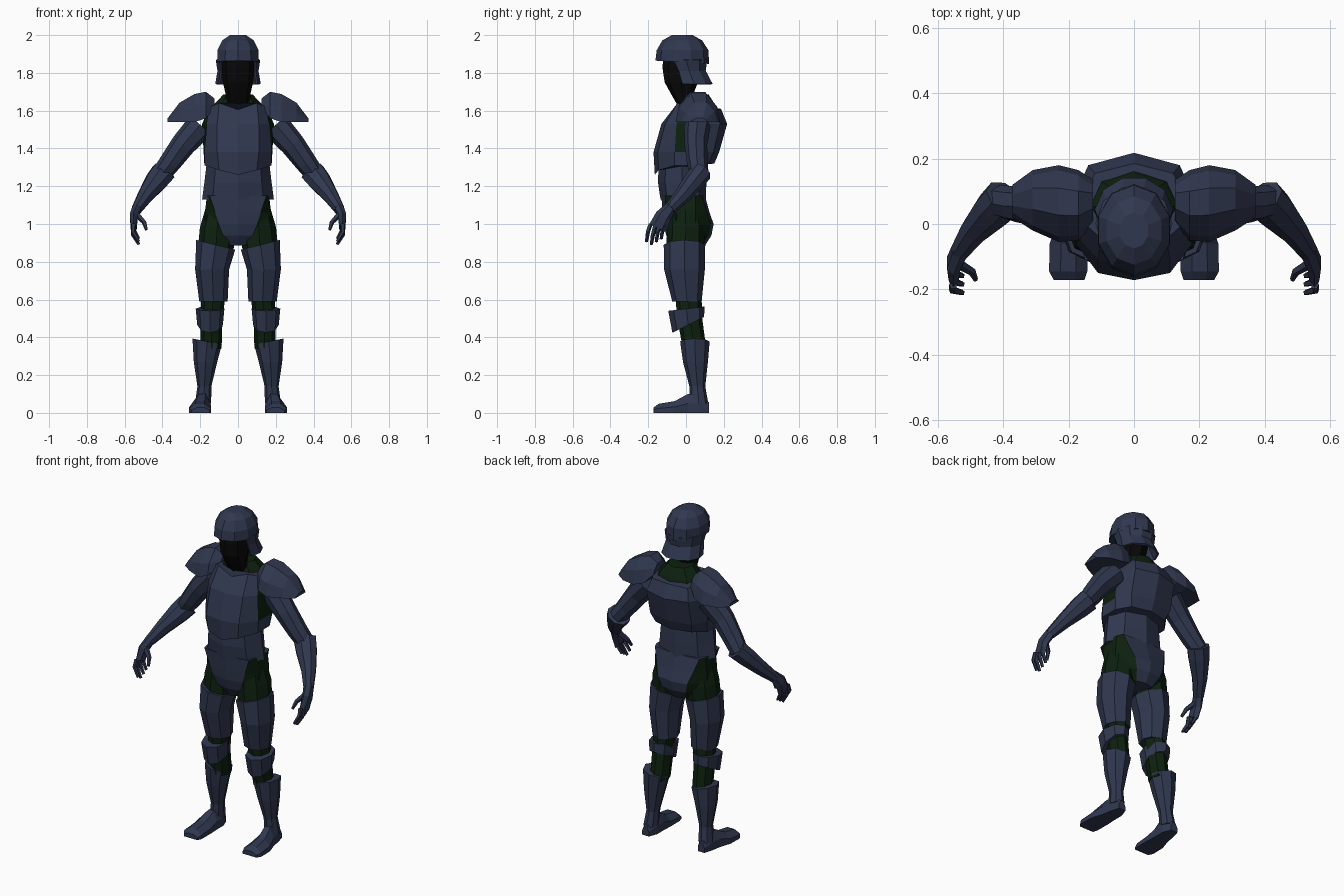
import bpy, bmesh, math
from mathutils import Vector as V


def material(name, rgb):
    m = bpy.data.materials.new(name)
    m.diffuse_color = (*rgb, 1)
    return m


NAVY = material("navy_armour", (0.030, 0.039, 0.078))
GREEN = material("dark_green_cloth", (0.0040, 0.0145, 0.0045))
BLACK = material("black_face", (0.0025, 0.0025, 0.0025))


def ring(c, rx, ry, n=8, d=(0, 0, 1), slant=0, a0=-90, sweep=360):
    """Ellipse of points around c, square to d; slant lifts z with x."""
    d = V(d).normalized()
    u = (V((1, 0, 0)) - d * d.x).normalized()
    v = d.cross(u)
    steps = n if sweep == 360 else n - 1
    pts = []
    for i in range(n):
        a = math.radians(a0 + sweep * i / steps)
        o = u * rx * math.cos(a) + v * ry * math.sin(a)
        pts.append(V(c) + o + V((0, 0, slant * o.x)))
    return pts


def half(pts):
    """Full loop from a right-hand half running front to back."""
    return [V(p) for p in pts] + [V((-x, y, z)) for x, y, z in pts[-2:0:-1]]


def loft(name, rings, mats=(NAVY,), rule=None, mirror=False, closed=True, thick=0):
    """Skin between rings; rule(segment, centre) gives a material index."""
    bm = bmesh.new()
    vs = [[bm.verts.new(p) for p in r] for r in rings]
    n = len(rings[0])
    for a, b in zip(vs, vs[1:]):
        for i in range(n if closed else n - 1):
            j = (i + 1) % n
            f = bm.faces.new((a[i], a[j], b[j], b[i]))
            if rule:
                f.material_index = rule(i, f.calc_center_median())
    if closed:
        bm.faces.new(vs[0])
        bm.faces.new(vs[-1])
    bmesh.ops.recalc_face_normals(bm, faces=bm.faces)
    me = bpy.data.meshes.new(name)
    bm.to_mesh(me)
    bm.free()
    for m in mats:
        me.materials.append(m)
    ob = bpy.data.objects.new(name, me)
    bpy.context.collection.objects.link(ob)
    if thick:
        s = ob.modifiers.new("thickness", 'SOLIDIFY')
        s.thickness = thick
        s.offset = 0
    if mirror:
        ob.modifiers.new("mirror", 'MIRROR')
    return ob


def tube(name, path, n=8, mats=(NAVY,)):
    """Mirrored limb along a path of (x, y, z, rx, ry)."""
    P = [V(p[:3]) for p in path]
    rings = []
    for i, p in enumerate(path):
        d = P[min(i + 1, len(P) - 1)] - P[max(i - 1, 0)]
        rings.append(ring(P[i], p[3], p[4], n, d))
    return loft(name, rings, mats, mirror=True)


# helmet dome with forward brim
loft("helmet_dome", [
    ring((0, -.02, 2.0), .045, .055, 10),
    ring((0, -.02, 1.972), .088, .105, 10),
    ring((0, -.018, 1.92), .114, .137, 10),
    [p + V((0, 0, -.06 * p.y)) for p in ring((0, -.02, 1.855), .116, .142, 10)]])

# helmet neck guard, open at the front
loft("helmet_guard", [
    ring((0, .0, 1.87), .112, .112, 8, a0=-35, sweep=250),
    ring((0, .01, 1.81), .103, .093, 8, a0=-30, sweep=240),
    ring((0, .035, 1.74), .115, .105, 8, a0=-30, sweep=240)], closed=False, thick=.012)

# face and neck
loft("face", [
    ring((0, -.01, 1.92), .085, .105),
    ring((0, -.015, 1.83), .088, .11),
    ring((0, -.025, 1.75), .08, .088),
    ring((0, -.02, 1.69), .066, .06),
    ring((0, .02, 1.62), .07, .06)], (BLACK,))

# collar
loft("collar", [
    ring((0, .06, 1.57), .17, .115),
    ring((0, .055, 1.63), .13, .10),
    ring((0, .045, 1.685), .078, .075)], (GREEN,))

# chest and back plates with cloth under the arms
loft("chest_plate", [
    half([(0, -.165, 1.26), (.10, -.145, 1.285), (.178, -.06, 1.31),
          (.178, .05, 1.31), (.12, .12, 1.32), (0, .15, 1.32)]),
    half([(0, -.172, 1.38), (.11, -.15, 1.38), (.178, -.06, 1.38),
          (.182, .06, 1.38), (.14, .145, 1.38), (0, .175, 1.38)]),
    half([(0, -.13, 1.53), (.11, -.11, 1.53), (.165, -.05, 1.53),
          (.19, .07, 1.53), (.14, .18, 1.53), (0, .218, 1.53)]),
    half([(0, -.06, 1.605), (.10, -.045, 1.64), (.15, 0, 1.62),
          (.15, .09, 1.62), (.12, .155, 1.6), (0, .185, 1.61)])],
    (NAVY, GREEN), lambda i, c: int(i in (2, 7) and c.z > 1.36))

# waist armour
loft("waist_plate", [
    ring((0, -.02, 1.33), .165, .125),
    ring((0, -.02, 1.22), .178, .128),
    ring((0, -.015, 1.13), .19, .12)])

# pelvis: tapering front and rear plates, cloth at the sides
loft("pelvis", [half([(0, yf, z), (w, yf + .02, z), (s, -.05, z),
                      (s, .05, z), (w, yb - .015, z), (0, yb, z)])
                for z, w, s, yf, yb in (
                    (1.15, .15, .165, -.13, .10), (1.06, .12, .175, -.125, .125),
                    (1.0, .10, .175, -.12, .146), (.94, .08, .165, -.105, .135),
                    (.885, .055, .08, -.07, .10))],
     (NAVY, GREEN), lambda i, c: int(i not in (0, 4, 5, 9)))

# shoulder pads
loft("shoulder_pad", [[V(p) for p in (
    (x, y0, zb), (x, y0 + .015, zb * .5 + zt * .5), (x, y0 * .65 + y1 * .35, zt),
    (x, y0 * .3 + y1 * .7, zt), (x, y1 - .015, zb * .45 + zt * .55), (x, y1, zb))]
    for x, y0, y1, zb, zt in (
        (.125, 0, .135, 1.61, 1.665), (.17, -.05, .165, 1.56, 1.70),
        (.23, -.055, .18, 1.54, 1.688), (.31, -.02, .165, 1.54, 1.642),
        (.372, .02, .12, 1.54, 1.56))], mirror=True)

# arms and flared gauntlets
tube("upper_arm", [(.20, .06, 1.52, .075, .07), (.29, .052, 1.42, .066, .06),
                   (.36, .06, 1.325, .058, .055), (.41, .07, 1.26, .05, .05)])
tube("gauntlet", [(.395, .08, 1.275, .068, .058), (.43, .045, 1.23, .064, .056),
                  (.49, -.02, 1.15, .044, .044), (.535, -.085, 1.08, .03, .032)])

# hands
tube("palm", [(.53, -.075, 1.095, .028, .03), (.552, -.12, 1.04, .024, .044),
              (.552, -.15, .98, .018, .048)], 6)
for k in range(4):
    y, z = -.188 + .026 * k, .015 * abs(k - 1)
    tube("finger_%d" % (k + 1), [(.553, y, 1.0, .013, .012), (.556, y - .014, .945 + z, .012, .012),
                                 (.525, y - .022, .892 + z, .008, .009)], 5)
tube("thumb", [(.54, -.12, 1.055, .018, .016), (.497, -.145, 1.01, .013, .013),
               (.485, -.17, .97, .008, .008)], 5)

# upper leg cloth and thigh armour
loft("hip_cloth", [
    ring((.10, -.005, 1.09), .07, .085),
    ring((.11, 0, .98), .092, .10),
    ring((.118, -.005, .86), .095, .10)], (GREEN,), mirror=True)
loft("thigh_armour", [
    ring((.118, -.008, .89), .103, .11, slant=.25),
    ring((.137, -.008, .76), .09, .108),
    ring((.13, .005, .59), .075, .078)], mirror=True)

# knee cloth and knee plates, narrowing to a strap behind
loft("knee_cloth", [
    ring((.13, .012, .63), .065, .07),
    ring((.14, .02, .5), .058, .066),
    ring((.142, .045, .34), .055, .062)], (GREEN,), mirror=True)
loft("knee_plate", [
    [p + V((0, 0, .12 * (p.y + .095))) for p in ring((.148, .002, .54), .076, .096)],
    [p + V((0, 0, .5 * (p.y + .07))) for p in ring((.148, .012, .425), .068, .084)]],
    mirror=True)

# shins
loft("shin_armour", [
    ring((.163, .047, .378), .078, .078, slant=.2),
    ring((.172, .05, .27), .062, .066),
    ring((.178, .06, .14), .037, .042),
    ring((.185, .068, .05), .043, .05)], mirror=True)

# feet
loft("foot", [[V(p) for p in (
    (x0, y, 0), (x0, y, h * .5), (x0 * .7 + x1 * .3, y, h),
    (x0 * .3 + x1 * .7, y, h), (x1, y, h * .5), (x1, y, 0))]
    for y, x0, x1, h in (
        (.122, .165, .21, .055), (.07, .145, .225, .10), (.01, .145, .235, .10),
        (-.06, .142, .258, .062), (-.145, .143, .26, .048), (-.172, .152, .245, .028))],
    mirror=True)
